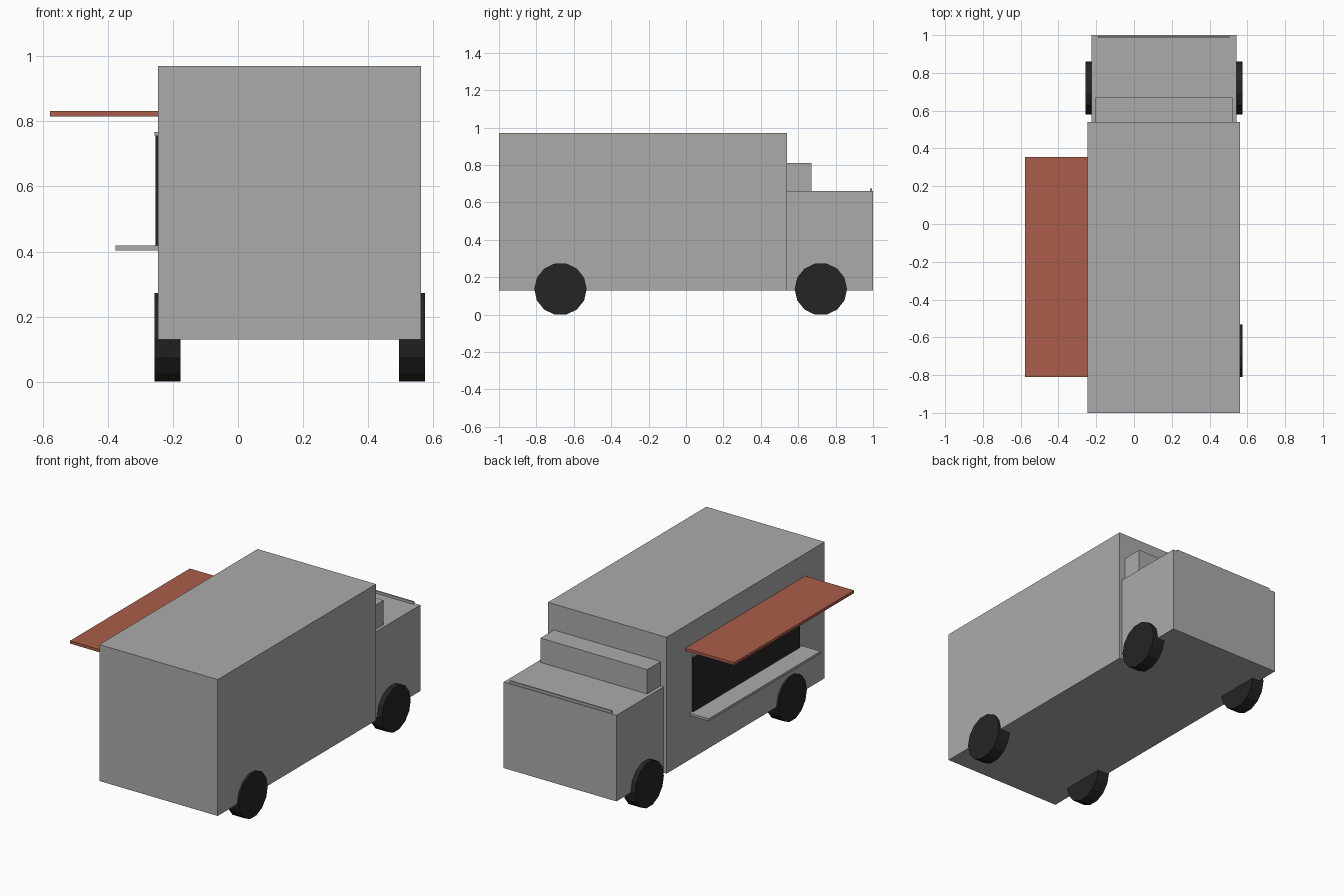
import bpy
import math

default_cube = bpy.data.objects.get("Cube")
if default_cube:
    bpy.data.objects.remove(default_cube, do_unlink=True)


def make_material(name, color):
    mat = bpy.data.materials.new(name)
    mat.use_nodes = True
    mat.diffuse_color = color
    mat.node_tree.nodes["Principled BSDF"].inputs["Base Color"].default_value = color
    return mat


grey = make_material("body grey", (0.40, 0.41, 0.40, 1))
red = make_material("awning red", (0.41, 0.11, 0.07, 1))
black = make_material("rubber black", (0.018, 0.018, 0.018, 1))


def box(name, xs, ys, zs, mat):
    """Box spanning the given (min, max) pairs."""
    spans = (xs, ys, zs)
    bpy.ops.mesh.primitive_cube_add(size=1, location=[(a + b) / 2 for a, b in spans])
    obj = bpy.context.object
    obj.name = name
    obj.scale = [b - a for a, b in spans]
    bpy.ops.object.transform_apply(location=False, rotation=False, scale=True)
    obj.data.materials.append(mat)
    return obj


def wheel(name, x, y, radius=0.14, width=0.08, sides=14):
    """Flat-sided wheel on a sideways axle, resting on the ground on one facet."""
    height = radius * math.cos(math.pi / sides)
    bpy.ops.mesh.primitive_cylinder_add(
        vertices=sides, radius=radius, depth=width,
        location=(x, y, height), rotation=(0, math.pi / 2, 0))
    obj = bpy.context.object
    obj.name = name
    obj.data.materials.append(black)


# Main box and cab
side = -0.245
box("cargo_body", (side, 0.562), (-1, 0.54), (0.13, 0.97), grey)
box("cab", (-0.226, 0.542), (0.54, 1), (0.13, 0.66), grey)
box("cab_top", (-0.205, 0.523), (0.54, 0.67), (0.66, 0.81), grey)
box("bonnet_strip", (-0.19, 0.505), (0.985, 0.995), (0.655, 0.675), grey)

# Serving side: hatch, rail, counter and awning share one centre
middle = -0.228


def along(length):
    return (middle - length / 2, middle + length / 2)


box("serving_hatch", (-0.254, side), along(1.04), (0.418, 0.757), black)
box("hatch_top_rail", (-0.256, side), along(1.04), (0.757, 0.767), grey)
box("counter", (-0.377, side), along(1.09), (0.403, 0.418), grey)
box("awning", (-0.577, side), along(1.166), (0.815, 0.832), red)

# Wheels
for end, y in (("rear", -0.671), ("front", 0.721)):
    for flank, x in (("near", -0.216), ("far", 0.534)):
        wheel(f"{end}_{flank}_wheel", x, y)
